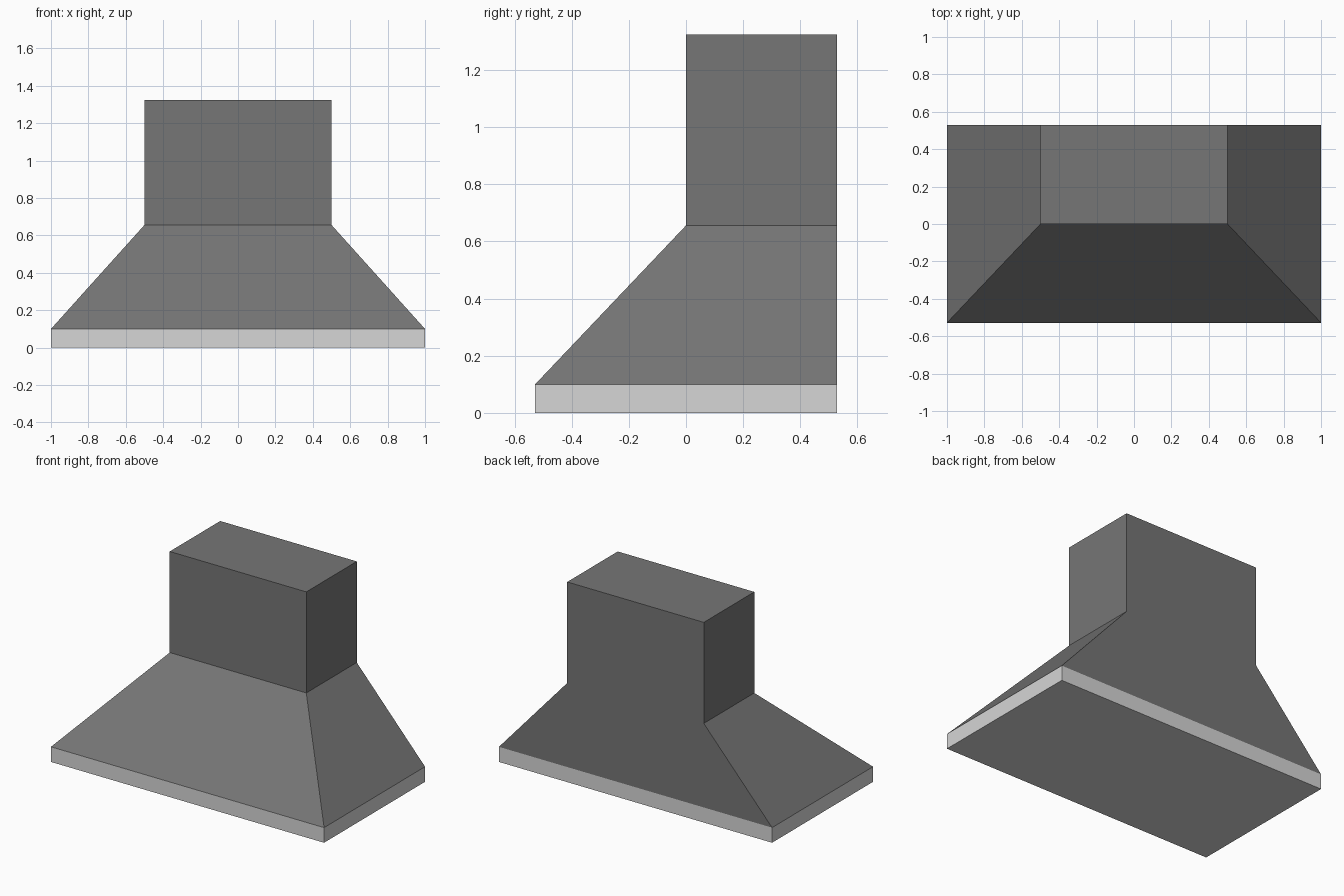
import bpy, bmesh

if "Cube" in bpy.data.objects:
    bpy.data.objects.remove(bpy.data.objects["Cube"])

BACK = 0.528  # flat wall side shared by every part


def material(name, v):
    m = bpy.data.materials.new(name)
    m.diffuse_color = (v, v, v, 1)
    m.use_nodes = True
    m.node_tree.nodes["Principled BSDF"].inputs["Base Color"].default_value = m.diffuse_color
    return m


dark = material("dark steel", 0.18)
light = material("light steel", 0.67)


def loft(name, lower, upper, mat, cap_bottom=False, cap_top=False):
    """Rectangular section; each level is (half width, front y, z)."""
    bm = bmesh.new()
    rings = []
    for hw, front, z in (lower, upper):
        corners = ((-hw, front), (hw, front), (hw, BACK), (-hw, BACK))
        rings.append([bm.verts.new((x, y, z)) for x, y in corners])
    a, b = rings
    for i in range(4):
        j = (i + 1) % 4
        bm.faces.new((a[i], a[j], b[j], b[i]))
    if cap_bottom:
        bm.faces.new(a[::-1])
    if cap_top:
        bm.faces.new(b)
    me = bpy.data.meshes.new(name)
    bm.to_mesh(me)
    bm.free()
    me.materials.append(mat)
    ob = bpy.data.objects.new(name, me)
    bpy.context.collection.objects.link(ob)
    return ob


# light rim, sloped canopy, upright duct
loft("base_rim", (1, -BACK, 0), (1, -BACK, 0.1), light, cap_bottom=True)
loft("sloped_canopy", (1, -BACK, 0.1), (0.5, 0, 0.656), dark)
loft("chimney_duct", (0.5, 0, 0.656), (0.5, 0, 1.325), dark, cap_top=True)
